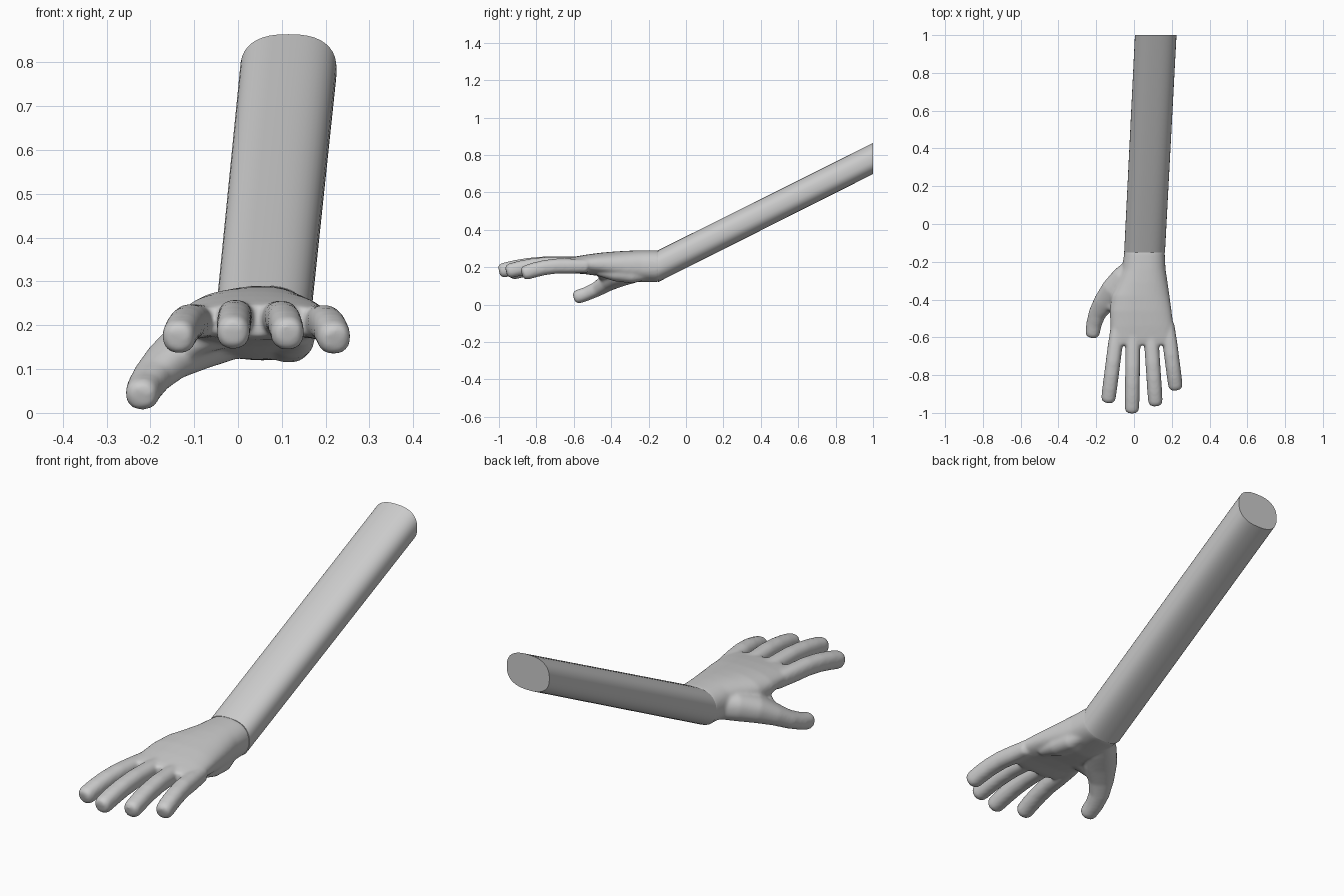
import bpy, bmesh
from math import sin, cos, pi, copysign
from mathutils import Vector

if "Cube" in bpy.data.objects:
    bpy.data.objects.remove(bpy.data.objects["Cube"])

N = 40
Z = Vector((0, 0, 1))


def ring(bm, c, t, w, h, e):
    """Superellipse ring of half width w, half height h, facing along t."""
    side = t.cross(Z).normalized()
    up = side.cross(t).normalized()
    p = 2 / e
    pts = []
    for i in range(N):
        a = 2 * pi * i / N
        x = copysign(abs(cos(a)) ** p, cos(a)) * w
        z = copysign(abs(sin(a)) ** p, sin(a)) * h
        pts.append(bm.verts.new(c + side * x + up * z))
    return pts


def loft(bm, stations, e=2.3, straight=False, tip=False):
    """Skin rings along stations (x, y, z, half width, half height)."""
    cs = [Vector(s[:3]) for s in stations]
    rings = []
    for i, s in enumerate(stations):
        t = cs[min(i + 1, len(cs) - 1)] - cs[max(i - 1, 0)]
        t = Vector((0, -1, 0)) if straight else t.normalized()
        rings.append(ring(bm, cs[i], t, s[3], s[4], e))
    if tip:
        w, h = stations[-1][3:]
        for d, k in ((0.3, 0.93), (0.52, 0.8), (0.66, 0.55)):
            rings.append(ring(bm, cs[-1] + t * d * w, t, w * k, h * k, e))
    for a, b in zip(rings, rings[1:]):
        for i in range(N):
            j = (i + 1) % N
            bm.faces.new((a[i], a[j], b[j], b[i]))
    bm.faces.new(rings[0])
    bm.faces.new(rings[-1])


def finish(bm, name):
    bmesh.ops.recalc_face_normals(bm, faces=bm.faces)
    me = bpy.data.meshes.new(name)
    bm.to_mesh(me)
    bm.free()
    ob = bpy.data.objects.new(name, me)
    bpy.context.collection.objects.link(ob)
    return ob


# Forearm, cut upright at its far end
bm = bmesh.new()
loft(bm, [(0.115, 1, 0.781, 0.11, 0.083), (0.056, -0.15, 0.205, 0.108, 0.085)],
     2.5, straight=True)
arm = finish(bm, "forearm")
bpy.context.view_layer.objects.active = arm
arm.select_set(True)
bpy.ops.object.shade_smooth_by_angle(angle=0.6)

# Palm: y, left, right, bottom, top
bm = bmesh.new()
palm = [(-0.14, -0.05, 0.162, 0.125, 0.289), (-0.16, -0.053, 0.163, 0.12, 0.29),
        (-0.24, -0.063, 0.167, 0.12, 0.29), (-0.31, -0.09, 0.178, 0.122, 0.288),
        (-0.38, -0.12, 0.188, 0.135, 0.284), (-0.46, -0.128, 0.199, 0.152, 0.277),
        (-0.54, -0.125, 0.209, 0.163, 0.266), (-0.61, -0.125, 0.217, 0.168, 0.254),
        (-0.64, -0.123, 0.217, 0.174, 0.246)]
loft(bm, [((l + r) / 2, y, (b + t) / 2, (r - l) / 2, (t - b) / 2)
          for y, l, r, b, t in palm], 2.4, straight=True)

# Four fingers: base x, tip x, tip y, base z
for bx, tx, ty, bz in ((-0.085, -0.135, -0.945, 0.205), (-0.003, -0.011, -1.0, 0.215),
                       (0.086, 0.113, -0.962, 0.213), (0.177, 0.219, -0.878, 0.203)):
    by, end = -0.53, ty + 0.025
    st = []
    for f, drop, r in ((0, 0, 0.036), (0.3, 0, 0.039), (0.5, 0, 0.039),
                       (0.7, 0.008, 0.039), (0.86, 0.02, 0.039), (1, 0.034, 0.038)):
        st.append((bx + (tx - bx) * f, by + (end - by) * f, bz + 0.003 - drop, r, r + 0.001))
    loft(bm, st, tip=True)

# Thumb with its fleshy base
loft(bm, [(0.0, -0.22, 0.19, 0.05, 0.055), (-0.045, -0.29, 0.18, 0.075, 0.065),
          (-0.105, -0.36, 0.155, 0.075, 0.06), (-0.16, -0.42, 0.118, 0.058, 0.046),
          (-0.195, -0.475, 0.083, 0.046, 0.039), (-0.212, -0.53, 0.058, 0.041, 0.037),
          (-0.219, -0.575, 0.043, 0.038, 0.037)], tip=True)

# Web between thumb and palm, and heel pad under the little finger
loft(bm, [(-0.14, -0.42, 0.135, 0.035, 0.03), (-0.085, -0.43, 0.17, 0.05, 0.036),
          (-0.02, -0.42, 0.19, 0.06, 0.04)])
loft(bm, [(0.11, -0.2, 0.175, 0.03, 0.04), (0.115, -0.29, 0.16, 0.05, 0.046),
          (0.125, -0.38, 0.17, 0.05, 0.045), (0.14, -0.47, 0.19, 0.03, 0.035)])

# Fuse the hand into one soft skin
hand = finish(bm, "hand")
m = hand.modifiers.new("Fuse", 'REMESH')
m.mode = 'VOXEL'
m.voxel_size = 0.007
m.use_smooth_shade = True
s = hand.modifiers.new("Soften", 'SMOOTH')
s.factor = 0.5
s.iterations = 10
